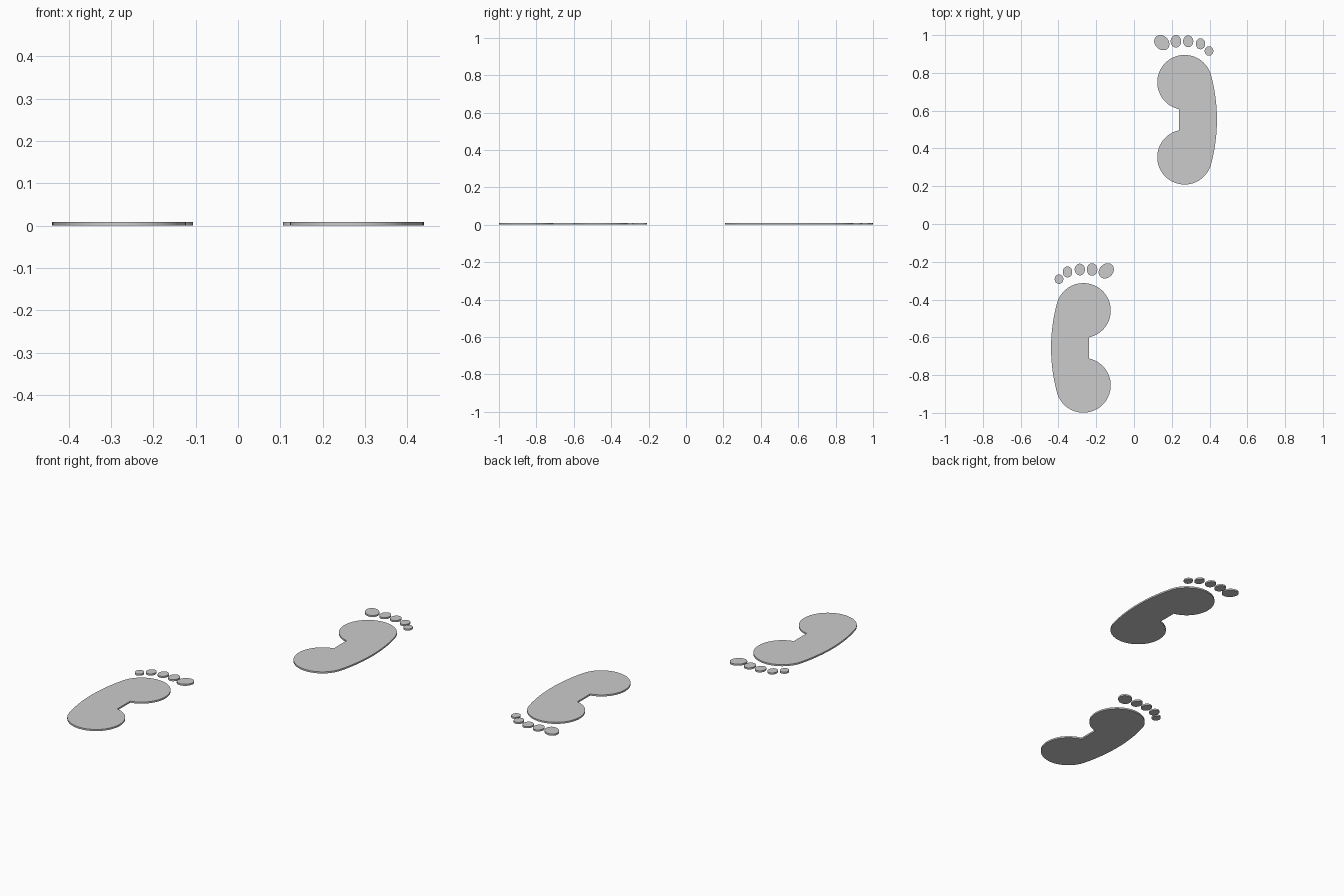
import bpy, bmesh
from math import sin, cos, pi, asin, acos, sqrt

if "Cube" in bpy.data.objects:
    bpy.data.objects.remove(bpy.data.objects["Cube"])

THICK = 0.009
STRIDE = -1.208  # y shift from right print to left print


def arc(cx, cy, r, a0, a1, n):
    return [(cx + r * cos(a0 + (a1 - a0) * i / n), cy + r * sin(a0 + (a1 - a0) * i / n)) for i in range(n + 1)]


def ellipse(cx, cy, a, b, tilt=0, n=40):
    pts = [(a * cos(2 * pi * i / n), b * sin(2 * pi * i / n)) for i in range(n)]
    return [(cx + x * cos(tilt) - y * sin(tilt), cy + x * sin(tilt) + y * cos(tilt)) for x, y in pts]


def slab(name, pts, left):
    # flat outline extruded to a thin plate, mirrored for the left side
    if left:
        pts = [(-x, y + STRIDE) for x, y in reversed(pts)]
    bm = bmesh.new()
    face = bm.faces.new([bm.verts.new((x, y, 0)) for x, y in pts])
    top = bmesh.ops.extrude_face_region(bm, geom=[face], use_keep_orig=True)["geom"]
    bmesh.ops.translate(bm, vec=(0, 0, THICK), verts=[v for v in top if isinstance(v, bmesh.types.BMVert)])
    bmesh.ops.recalc_face_normals(bm, faces=bm.faces)
    me = bpy.data.meshes.new(name)
    bm.to_mesh(me)
    bm.free()
    ob = bpy.data.objects.new(name, me)
    bpy.context.collection.objects.link(ob)


# sole: ball and heel circles, outer edge arc tangent to both, straight arch inside
CX, R, BALL, HEEL, ARCH, OUTER = 0.268, 0.145, 0.75, 0.354, 0.238, 0.439
mid, half = (BALL + HEEL) / 2, (BALL - HEEL) / 2
k, m = OUTER - CX, OUTER - CX - R
big_r = (k * k - R * R + half * half) / (2 * m) if m else 1
t = asin(half / (big_r - R))
w = acos((ARCH - CX) / R)
sole = arc(OUTER - big_r, mid, big_r, -t, t, 24)
sole += arc(CX, BALL, R, t, 2 * pi - w, 48)[1:]
sole += arc(CX, HEEL, R, w, 2 * pi - t, 48)[:-1]

# toes: centre x, centre y, half width, half length, tilt
toes = {
    "big_toe": (0.147, 0.960, 0.036, 0.044, pi / 4),
    "second_toe": (0.222, 0.967, 0.028, 0.033, 0),
    "middle_toe": (0.287, 0.967, 0.027, 0.031, 0),
    "fourth_toe": (0.352, 0.954, 0.025, 0.029, 0),
    "little_toe": (0.397, 0.916, 0.023, 0.025, 0),
}

for side in ("right", "left"):
    slab(side + "_sole", sole, side == "left")
    for name, dims in toes.items():
        slab(side + "_" + name, ellipse(*dims), side == "left")
